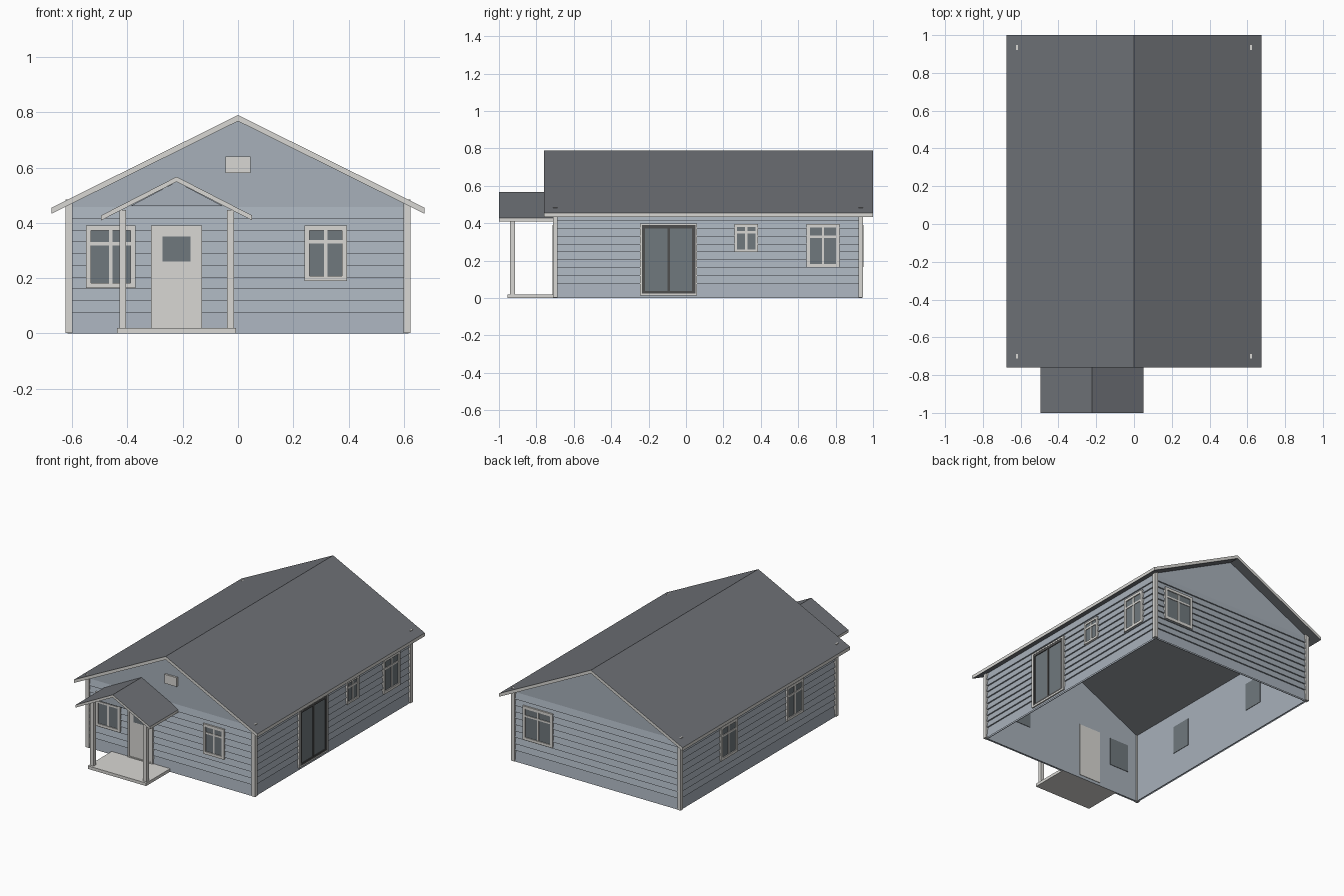
import bpy, bmesh
from mathutils import Vector

cube = bpy.data.objects.get("Cube")
if cube:
    bpy.data.objects.remove(cube, do_unlink=True)


def material(name, srgb):
    col = [((c / 255 + 0.055) / 1.055) ** 2.4 for c in srgb] + [1]
    m = bpy.data.materials.new(name)
    m.use_nodes = True
    m.diffuse_color = col
    m.node_tree.nodes["Principled BSDF"].inputs["Base Color"].default_value = col
    return m


WALL = material("blue grey siding", (167, 176, 186))
TRIM = material("off white trim", (216, 215, 211))
ROOF = material("charcoal roof", (110, 113, 118))
GLASS = material("grey glass", (112, 120, 125))
DARK = material("dark door frame", (78, 78, 78))


def finish(name, bm, *mats):
    bmesh.ops.recalc_face_normals(bm, faces=bm.faces[:])
    me = bpy.data.meshes.new(name)
    bm.to_mesh(me)
    bm.free()
    for m in mats:
        me.materials.append(m)
    ob = bpy.data.objects.new(name, me)
    bpy.context.collection.objects.link(ob)
    return ob


def add_box(bm, lo, hi):
    lo, hi = Vector(lo), Vector(hi)
    verts = bmesh.ops.create_cube(bm, size=1)["verts"]
    for v in verts:
        v.co = (lo + hi) / 2 + v.co * (hi - lo)
    return {f for v in verts for f in v.link_faces}


def box(name, lo, hi, mat):
    bm = bmesh.new()
    add_box(bm, lo, hi)
    return finish(name, bm, mat)


def prism(bm, profile, y0, y1):
    """Extrude an x-z profile along y."""
    face = bm.faces.new([bm.verts.new((x, y0, z)) for x, z in profile])
    out = bmesh.ops.extrude_face_region(bm, geom=[face])["geom"]
    for v in out:
        if isinstance(v, bmesh.types.BMVert):
            v.co.y = y1


def gable_roof(name, cx, half, y0, y1, top, eave, thick):
    """Chevron slab: dark slopes, pale fascia on the edges."""
    bm = bmesh.new()
    prism(bm, [(cx - half, eave), (cx, top), (cx + half, eave),
               (cx + half, eave - thick), (cx, top - thick),
               (cx - half, eave - thick)], y0, y1)
    bm.normal_update()
    for f in bm.faces:
        f.material_index = 0 if abs(f.normal.z) > 0.3 else 1
    return finish(name, bm, ROOF, TRIM)


# Wall extents
WX, Y0, Y1 = 0.605, -0.695, 0.93
EAVE, RIDGE = 0.468, 0.77

# Lapped boards around the house, above a plain bottom band
bm = bmesh.new()
levels = [0.0, 0.075] + [0.075 + 0.0425 * i for i in range(1, 10)]
rings = []
for a, b in zip(levels, levels[1:]):
    for z, d in ((a, 0.011), (b, 0.002)):
        rings.append([bm.verts.new((sx * (WX + d), y + sy * d, z))
                      for sx, sy, y in ((-1, -1, Y0), (1, -1, Y0), (1, 1, Y1), (-1, 1, Y1))])
for lower, upper in zip(rings, rings[1:]):
    for i in range(4):
        j = (i + 1) % 4
        bm.faces.new((lower[i], lower[j], upper[j], upper[i]))
finish("lapped_siding", bm, WALL)

# Plain walls behind the boards, with gables
bm = bmesh.new()
gable = [(-WX, 0), (WX, 0), (WX, EAVE), (0, RIDGE), (-WX, EAVE)]
for y in (Y0, Y1):
    prism(bm, gable, y - 0.002, y + 0.002)
for s in (-1, 1):
    add_box(bm, (s * WX - 0.002, Y0, 0), (s * WX + 0.002, Y1, EAVE))
finish("walls", bm, WALL)

# Corner boards
for sx, side in ((1, "left"), (-1, "right")):
    for y, end in ((Y0 - 0.017, "front"), (Y1 - 0.008, "back")):
        x0, x1 = sorted((sx * 0.599, sx * 0.624))
        box(f"corner_board_{end}_{side}", (x0, y, 0.002), (x1, y + 0.025, 0.485), TRIM)

gable_roof("main_roof", 0, 0.675, -0.76, 1.0, 0.79, 0.455, 0.022)


def mapper(side):
    """Return a function turning (along, up, outward) into x, y, z."""
    return {"front": lambda u, z, d: (u, Y0 - d, z),
            "back": lambda u, z, d: (u, Y1 + d, z),
            "left": lambda u, z, d: (WX + d, u, z),
            "right": lambda u, z, d: (-WX - d, u, z)}[side]


def plate(bm, side, u0, u1, z0, z1, d0, d1, index):
    at = mapper(side)
    p, q = at(u0, z0, d0), at(u1, z1, d1)
    lo = [min(a, b) for a, b in zip(p, q)]
    hi = [max(a, b) for a, b in zip(p, q)]
    for f in add_box(bm, lo, hi):
        f.material_index = index


def frame(bm, side, u0, u1, z0, z1, w, d0, d1, index):
    for a, b, c, e in ((u0, u0 + w, z0, z1), (u1 - w, u1, z0, z1),
                       (u0 + w, u1 - w, z0, z0 + w), (u0 + w, u1 - w, z1 - w, z1)):
        plate(bm, side, a, b, c, e, d0, d1, index)


def window(name, side, u0, u1, z0, z1, w=0.018):
    bm = bmesh.new()
    plate(bm, side, u0 + w, u1 - w, z0 + w, z1 - w, -0.005, 0.012, 0)
    frame(bm, side, u0, u1, z0, z1, w, 0, 0.018, 1)
    mid, bar = (u0 + u1) / 2, z1 - 0.29 * (z1 - z0)
    plate(bm, side, mid - 0.006, mid + 0.006, z0 + w, z1 - w, 0, 0.015, 1)
    plate(bm, side, u0 + w, u1 - w, bar - 0.006, bar + 0.006, 0, 0.016, 1)
    finish(name, bm, GLASS, TRIM)


window("front_window_right", "front", -0.55, -0.37, 0.165, 0.39)
window("front_window_left", "front", 0.24, 0.395, 0.19, 0.39)
window("side_window_small", "left", 0.26, 0.385, 0.245, 0.395, 0.014)
window("side_window_large", "left", 0.645, 0.82, 0.165, 0.395)
window("side_window_rear", "right", 0.345, 0.52, 0.165, 0.39)
window("side_window_fore", "right", -0.35, -0.175, 0.165, 0.39)
window("back_window", "back", 0.32, 0.54, 0.165, 0.39)

# Sliding glass door: pale casing, dark frame, two panes
bm = bmesh.new()
plate(bm, "left", -0.225, 0.04, 0.03, 0.385, -0.005, 0.012, 0)
frame(bm, "left", -0.245, 0.06, 0.015, 0.4, 0.01, 0, 0.018, 1)
frame(bm, "left", -0.235, 0.05, 0.02, 0.39, 0.017, 0, 0.017, 2)
plate(bm, "left", -0.1, -0.085, 0.03, 0.385, 0, 0.016, 2)
finish("sliding_door", bm, GLASS, TRIM, DARK)

# Front door with its small pane
bm = bmesh.new()
plate(bm, "front", -0.305, -0.14, 0.02, 0.38, -0.005, 0.013, 1)
frame(bm, "front", -0.315, -0.13, 0.015, 0.39, 0.012, 0, 0.018, 1)
plate(bm, "front", -0.273, -0.172, 0.26, 0.35, 0.01, 0.015, 0)
finish("front_door", bm, GLASS, TRIM)

box("gable_vent", (-0.045, Y0 - 0.014, 0.58), (0.045, Y0, 0.64), TRIM)

# Porch
PX = -0.222
gable_roof("porch_roof", PX, 0.273, -1.0, Y0, 0.567, 0.427, 0.018)
box("porch_floor", (-0.437, -0.955, 0), (-0.007, Y0, 0.02), TRIM)
for s, side in ((1, "left"), (-1, "right")):
    x = PX + s * 0.195
    box(f"porch_post_{side}", (x - 0.0125, -0.94, 0.02), (x + 0.0125, -0.915, 0.447), TRIM)
bm = bmesh.new()
prism(bm, [(PX - 0.165, 0.462), (PX + 0.165, 0.462), (PX, 0.549)], -0.935, -0.92)
finish("porch_gable", bm, WALL)
